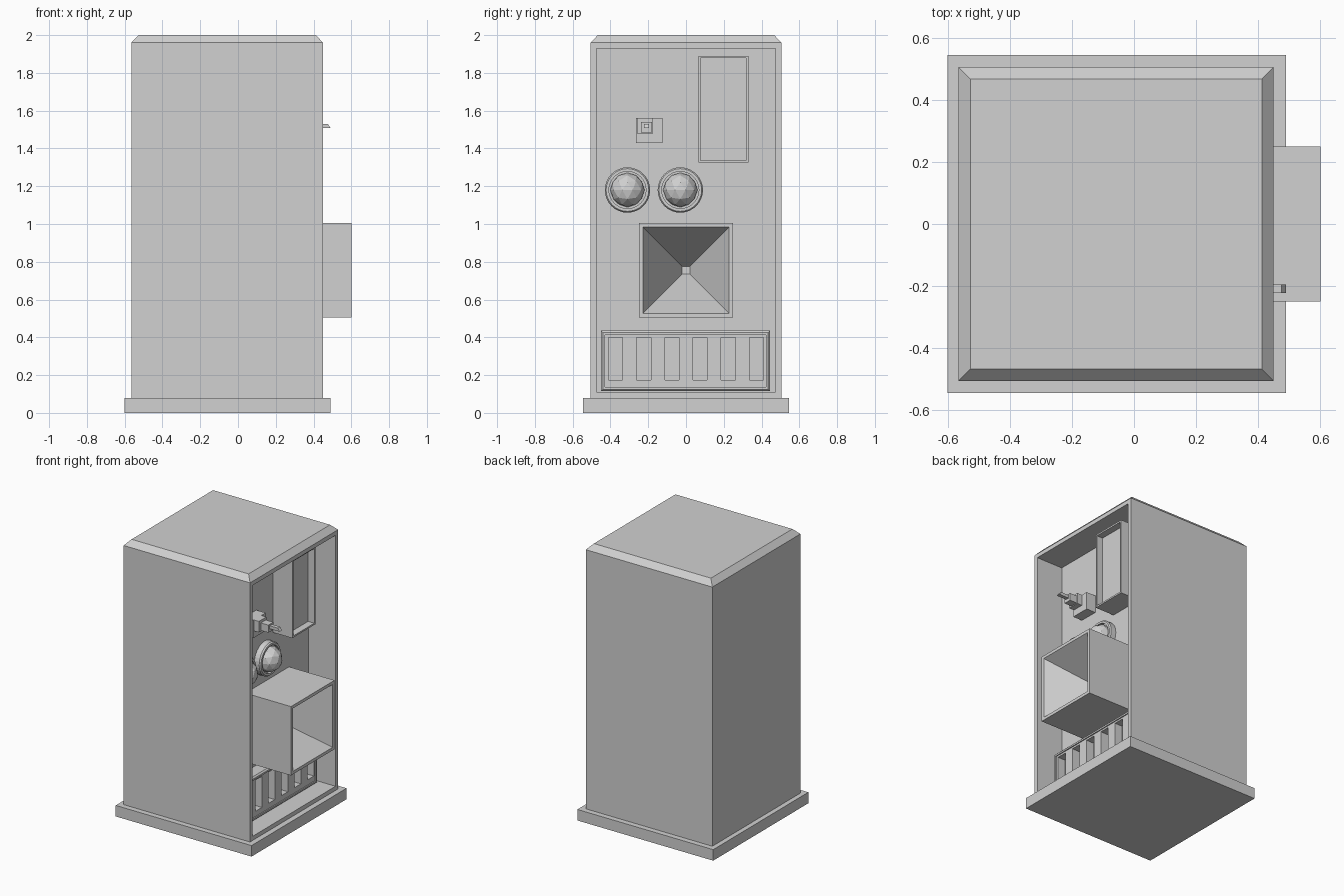
import bpy, bmesh, math
from mathutils import Vector, Matrix

if "Cube" in bpy.data.objects:
    bpy.data.objects.remove(bpy.data.objects["Cube"])

grey = bpy.data.materials.new("plain_grey")
grey.diffuse_color = (0.64, 0.64, 0.64, 1)
grey.use_nodes = True
grey.node_tree.nodes["Principled BSDF"].inputs["Base Color"].default_value = grey.diffuse_color

PANEL = 0.235  # x of the recessed panel
X, Z = Vector((1, 0, 0)), Vector((0, 0, 1))


def add_box(bm, x, y, z):
    m = Matrix.Translation(((x[0] + x[1]) / 2, (y[0] + y[1]) / 2, (z[0] + z[1]) / 2))
    s = Matrix.Diagonal((x[1] - x[0], y[1] - y[0], z[1] - z[0], 1))
    bmesh.ops.create_cube(bm, size=1, matrix=m @ s)


def box(x, y, z):
    bm = bmesh.new()
    add_box(bm, x, y, z)
    return bm


def end_face(bm, d):
    bm.normal_update()
    return max(bm.faces, key=lambda f: f.normal.dot(d) * 10 + f.calc_center_median().dot(d))


def taper(bm, face, width, move):
    # inset a face and shift it, giving a sloped ring
    bmesh.ops.inset_region(bm, faces=[face], thickness=width, use_even_offset=True)
    bmesh.ops.translate(bm, vec=move, verts=face.verts[:])
    return face


def sink(bm, face, move):
    # straight-walled recess or boss
    f = bmesh.ops.extrude_discrete_faces(bm, faces=[face])["faces"][0]
    bmesh.ops.translate(bm, vec=move, verts=f.verts[:])
    return f


def finish(name, bm):
    bmesh.ops.recalc_face_normals(bm, faces=bm.faces[:])
    me = bpy.data.meshes.new(name)
    bm.to_mesh(me)
    bm.free()
    me.materials.append(grey)
    ob = bpy.data.objects.new(name, me)
    bpy.context.collection.objects.link(ob)
    return ob


# plinth
finish("plinth", box((-0.60, 0.49), (-0.545, 0.545), (0, 0.08)))

# cabinet: chamfered top, deep opening on the +x side
bm = box((-0.565, 0.45), (-0.505, 0.505), (0.08, 1.96))
taper(bm, end_face(bm, Z), 0.038, Z * 0.04)
f = taper(bm, end_face(bm, X), 0.03, X * 0)
sink(bm, f, X * (PANEL - 0.45))
finish("cabinet", bm)

# square horn with a tapering mouth
bm = box((PANEL, 0.60), (-0.25, 0.25), (0.505, 1.005))
f = taper(bm, end_face(bm, X), 0.022, X * 0)
taper(bm, f, 0.208, X * -0.355)
finish("horn_box", bm)

# framed display
bm = box((PANEL, 0.39), (0.065, 0.33), (1.325, 1.89))
f = taper(bm, end_face(bm, X), 0.012, X * 0)
sink(bm, f, X * -0.05)
finish("display_frame", bm)

# stepped lever, ending in a slanted tip
bm = bmesh.new()
for x, y, z in [((PANEL, 0.31), (-0.265, -0.125), (1.43, 1.56)),
                ((0.31, 0.35), (-0.26, -0.175), (1.48, 1.56)),
                ((0.35, 0.41), (-0.237, -0.18), (1.485, 1.54))]:
    add_box(bm, x, y, z)
finish("lever_mount", bm)
bm = box((0.41, 0.49), (-0.222, -0.195), (1.508, 1.53))
for v in bm.verts:
    if v.co.x > 0.45 and v.co.z > 1.52:
        v.co.x -= 0.015
finish("lever_tip", bm)

# two domes in round collars
for side, y in (("left", -0.31), ("right", -0.03)):
    turn = Matrix.Rotation(math.pi / 2, 4, 'Y')
    bm = bmesh.new()
    bmesh.ops.create_cone(bm, cap_ends=True, segments=32, radius1=0.12, radius2=0.12, depth=0.04,
                          matrix=Matrix.Translation((PANEL + 0.02, y, 1.18)) @ turn)
    f = taper(bm, end_face(bm, X), 0.007, X * 0.01)
    f = taper(bm, f, 0.015, X * 0)
    sink(bm, f, X * -0.02)
    finish(side + "_collar", bm)
    bm = bmesh.new()
    bmesh.ops.create_icosphere(bm, subdivisions=2, radius=0.091,
                               matrix=Matrix.Translation((PANEL + 0.035, y, 1.18)))
    finish(side + "_dome", bm)

# grille: outer frame with a sunken backing
bm = box((PANEL, 0.32), (-0.45, 0.445), (0.115, 0.435))
f = taper(bm, end_face(bm, X), 0.010, X * 0.01)
f = taper(bm, f, 0.012, X * 0)
sink(bm, f, X * -0.07)
finish("grille_frame", bm)

# grille bars and rails around six slots
bm = bmesh.new()
gx = (0.25, 0.322)
for z in ((0.135, 0.175), (0.40, 0.415)):
    add_box(bm, gx, (-0.43, 0.425), z)
edges = [-0.43]
for i in range(6):
    left = -0.41 + i * 0.149
    edges += [left, left + 0.075]
edges.append(0.425)
for a, b in zip(edges[::2], edges[1::2]):
    add_box(bm, gx, (a, b), (0.175, 0.40))
finish("grille_bars", bm)
